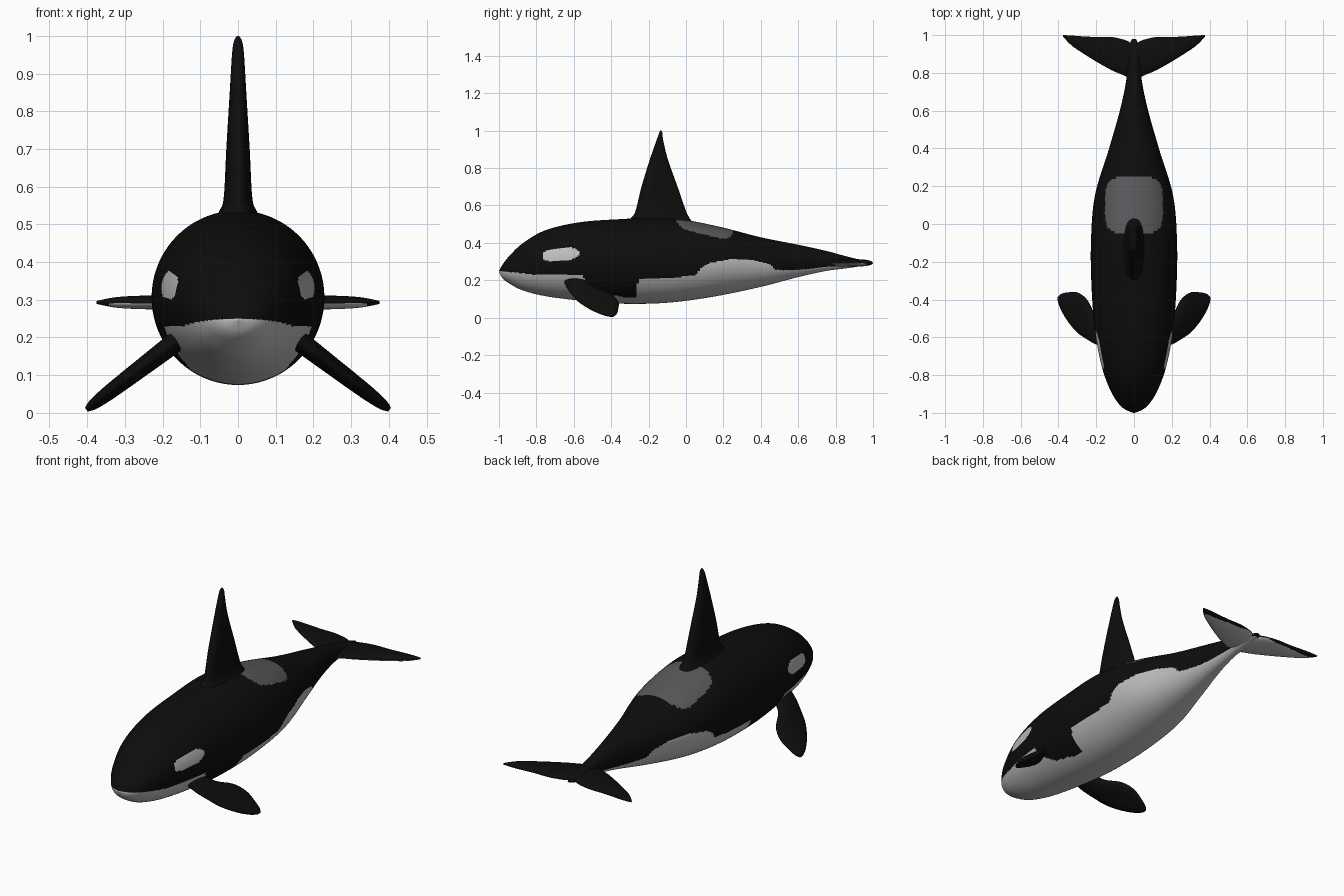
import bpy
import bmesh
import math
from mathutils import Vector

if "Cube" in bpy.data.objects:
    bpy.data.objects.remove(bpy.data.objects["Cube"], do_unlink=True)


def material(name, r, g, b):
    mat = bpy.data.materials.new(name)
    mat.use_nodes = True
    mat.diffuse_color = (r, g, b, 1)
    mat.node_tree.nodes["Principled BSDF"].inputs["Base Color"].default_value = (r, g, b, 1)
    return mat


BLACK, WHITE, GREY = range(3)
MATERIALS = [material("black skin", 0.004, 0.004, 0.004),
             material("white skin", 0.52, 0.52, 0.51),
             material("grey saddle", 0.1, 0.1, 0.105)]


def catmull(rows, steps):
    """Smooth rows of numbers into a finer list of rows."""
    pts = [rows[0]] + rows + [rows[-1]]
    out = []
    for i in range(1, len(pts) - 2):
        p0, p1, p2, p3 = pts[i - 1:i + 3]
        for s in range(steps):
            t = s / steps
            out.append([b + 0.5 * t * (c - a + t * (2 * a - 5 * b + 4 * c - d
                        + t * (3 * (b - c) + d - a)))
                        for a, b, c, d in zip(p0, p1, p2, p3)])
    return out + [list(rows[-1])]


def lerp(table, x):
    """Piecewise linear lookup."""
    for (x0, v0), (x1, v1) in zip(table, table[1:]):
        if x <= x1:
            return v0 + (v1 - v0) * (x - x0) / (x1 - x0)
    return table[-1][1]


def loft(name, sections, sides, paint=None, power=1.0):
    """Skin oval sections given as centre, first half axis, second half axis."""
    def bend(v):
        return math.copysign(abs(v) ** power, v)

    bm = bmesh.new()
    rings = []
    for centre, a, b in sections:
        ring = []
        for k in range(sides):
            ang = math.tau * k / sides
            ring.append(bm.verts.new(Vector(centre) + Vector(a) * bend(math.cos(ang))
                                     + Vector(b) * bend(math.sin(ang))))
        rings.append(ring)
    for r0, r1 in zip(rings, rings[1:]):
        for k in range(sides):
            n = (k + 1) % sides
            bm.faces.new((r0[k], r0[n], r1[n], r1[k]))
    bm.faces.new(rings[0])
    bm.faces.new(rings[-1])
    bmesh.ops.recalc_face_normals(bm, faces=bm.faces[:])
    bm.normal_update()
    for face in bm.faces:
        face.smooth = True
        if paint:
            face.material_index = paint(face.calc_center_median(), face.normal)
    mesh = bpy.data.meshes.new(name)
    bm.to_mesh(mesh)
    bm.free()
    for mat in MATERIALS:
        mesh.materials.append(mat)
    obj = bpy.data.objects.new(name, mesh)
    bpy.context.collection.objects.link(obj)
    return obj


# Height of the edge between white belly and black back, along the body
BELLY_EDGE = [(-1, .25), (-.8, .23), (-.55, .225), (-.53, .175), (-.45, .13),
              (-.33, .11), (-.27, .11), (-.255, .205), (-.1, .213), (.05, .225),
              (.08, .265), (.12, .29), (.25, .315), (.35, .31), (.45, .285),
              (.48, .255), (.6, .255), (.75, .272), (.85, .28), (1, .285)]


def paint_body(p, normal):
    # Eye patches
    dy = p.y + .67
    dz = p.z - .338 - .08 * dy
    if abs(dy / .098) ** 2.5 + abs(dz / .036) ** 2.5 < 1:
        return WHITE
    # Saddle behind the dorsal fin
    if p.z > .4 and (p.x / .153) ** 4 + ((p.y - .1) / .152) ** 4 < 1:
        return GREY
    return WHITE if p.z < lerp(BELLY_EDGE, p.y) else BLACK


# Body: y, bottom, top, half width
body_rows = [(-1, .244, .25, .003), (-.98, .21, .285, .05), (-.94, .18, .335, .09),
             (-.87, .145, .40, .13), (-.75, .115, .468, .172), (-.57, .092, .51, .206),
             (-.35, .075, .527, .224), (-.1, .08, .535, .228), (.15, .113, .493, .207),
             (.4, .165, .43, .132), (.6, .217, .39, .075), (.75, .25, .357, .043),
             (.85, .263, .33, .035), (.93, .275, .31, .03), (.98, .288, .294, .01)]
loft("body", [((0, y, (lo + hi) / 2), (w, 0, 0), (0, 0, (hi - lo) / 2))
              for y, lo, hi, w in catmull(body_rows, 20)], 160, paint_body)

# Dorsal fin: z, leading y, trailing y, half thickness
dorsal_rows = [(.5, -.31, .04, .07), (.535, -.293, .018, .05), (.57, -.27, 0, .038),
               (.7, -.238, -.045, .031), (.85, -.192, -.098, .022),
               (.95, -.157, -.122, .016), (.985, -.145, -.126, .011), (1, -.138, -.131, .003)]
loft("dorsal_fin", [((0, (f + r) / 2, z), (0, (r - f) / 2, 0), (t, 0, 0))
                    for z, f, r, t in catmull(dorsal_rows, 6)], 32, power=.85)

# Flippers: x, leading y, trailing y, half thickness
flipper_rows = [(.13, -.66, -.53, .028), (.2, -.638, -.49, .026), (.25, -.61, -.4, .024),
                (.3, -.575, -.362, .022), (.35, -.515, -.362, .019),
                (.385, -.455, -.37, .014), (.402, -.41, -.385, .006)]
for side, label in ((1, "left"), (-1, "right")):
    loft(label + "_flipper",
         [((side * x, (f + r) / 2, .162 - .76 * (x - .2)), (0, (r - f) / 2, 0),
           (side * .6 * t, 0, .8 * t)) for x, f, r, t in catmull(flipper_rows, 6)], 32)


def paint_flukes(p, normal):
    inside = abs(p.x) < .34 and p.y < .98
    return WHITE if normal.z < -.3 and inside else BLACK


# Tail flukes: x, leading y, trailing y, half thickness
fluke_rows = [(.05, .785, .975, .022), (.12, .815, .99, .02), (.2, .86, .99, .019),
              (.28, .91, .994, .017), (.33, .945, .998, .013), (.375, .99, 1, .004)]
whole = [(-x, f, r, t) for x, f, r, t in reversed(fluke_rows)]
whole += [(0, .76, .955, .022)] + fluke_rows
loft("tail_flukes", [((x, (f + r) / 2, .293), (0, (r - f) / 2, 0), (0, 0, t))
                     for x, f, r, t in catmull(whole, 8)], 48, paint_flukes)
